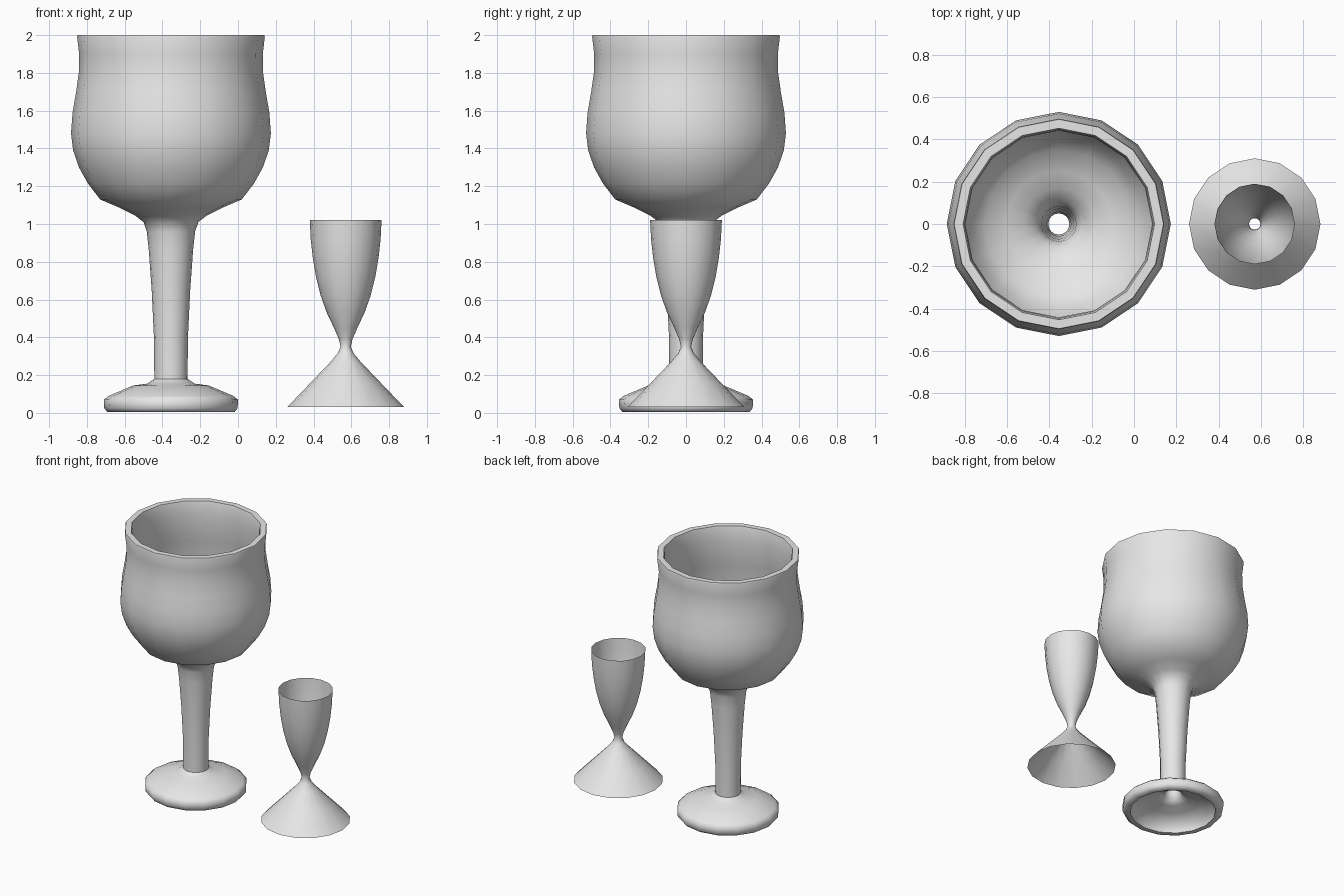
import bpy, bmesh, math

SIDES = 16

grey = bpy.data.materials.new("pale_grey")
grey.diffuse_color = (0.8, 0.8, 0.8, 1)


def lathe(name, profile, x, closed):
    """Spin a (radius, height) profile around a vertical axis at x."""
    bm = bmesh.new()
    rings = []
    for r, z in profile:
        rings.append([bm.verts.new((r * math.cos(math.tau * i / SIDES),
                                    r * math.sin(math.tau * i / SIDES), z))
                      for i in range(SIDES)])
    pairs = list(zip(rings, rings[1:]))
    if closed:
        pairs.append((rings[-1], rings[0]))
    for a, b in pairs:
        for i in range(SIDES):
            j = (i + 1) % SIDES
            bm.faces.new((a[i], a[j], b[j], b[i]))
    mesh = bpy.data.meshes.new(name)
    bm.to_mesh(mesh)
    bm.free()
    mesh.materials.append(grey)
    obj = bpy.data.objects.new(name, mesh)
    obj.location.x = x
    bpy.context.collection.objects.link(obj)
    bpy.ops.object.select_all(action='DESELECT')
    obj.select_set(True)
    bpy.context.view_layer.objects.active = obj
    bpy.ops.object.shade_smooth_by_angle(angle=math.radians(55))
    return obj


# Large goblet: outside from foot to lip, then the inner wall back down
outside = [(0.30, 0.005), (0.337, 0.005), (0.353, 0.025), (0.355, 0.07), (0.33, 0.09),
           (0.20, 0.145), (0.125, 0.155), (0.10, 0.172), (0.088, 0.18),
           (0.09, 0.40), (0.102, 0.65), (0.118, 0.87), (0.128, 0.96), (0.145, 1.01),
           (0.19, 1.045), (0.27, 1.085), (0.375, 1.13), (0.44, 1.215), (0.487, 1.30),
           (0.518, 1.39), (0.529, 1.48), (0.521, 1.59), (0.502, 1.70),
           (0.488, 1.80), (0.486, 1.90), (0.497, 1.99), (0.494, 2.0)]
inside = [(0.452, 2.0), (0.445, 1.97), (0.441, 1.90), (0.443, 1.80), (0.457, 1.70),
          (0.476, 1.59), (0.484, 1.48), (0.473, 1.40), (0.446, 1.32), (0.405, 1.245),
          (0.35, 1.17), (0.25, 1.13), (0.17, 1.09), (0.11, 1.045), (0.083, 0.98),
          (0.072, 0.87), (0.058, 0.65), (0.05, 0.40), (0.05, 0.20),
          (0.065, 0.14), (0.11, 0.115), (0.19, 0.10), (0.29, 0.05)]
lathe("large_goblet", outside + inside, -0.355, True)

# Small thin-walled cup: flared cone foot, pinched waist, tall bowl
cup = [(0.31, 0.03), (0.19, 0.155), (0.08, 0.27), (0.042, 0.315), (0.027, 0.35),
       (0.036, 0.39), (0.062, 0.45), (0.10, 0.53), (0.132, 0.62), (0.157, 0.72),
       (0.174, 0.82), (0.185, 0.92), (0.19, 1.02)]
lathe("small_cup", cup, 0.57, False)
